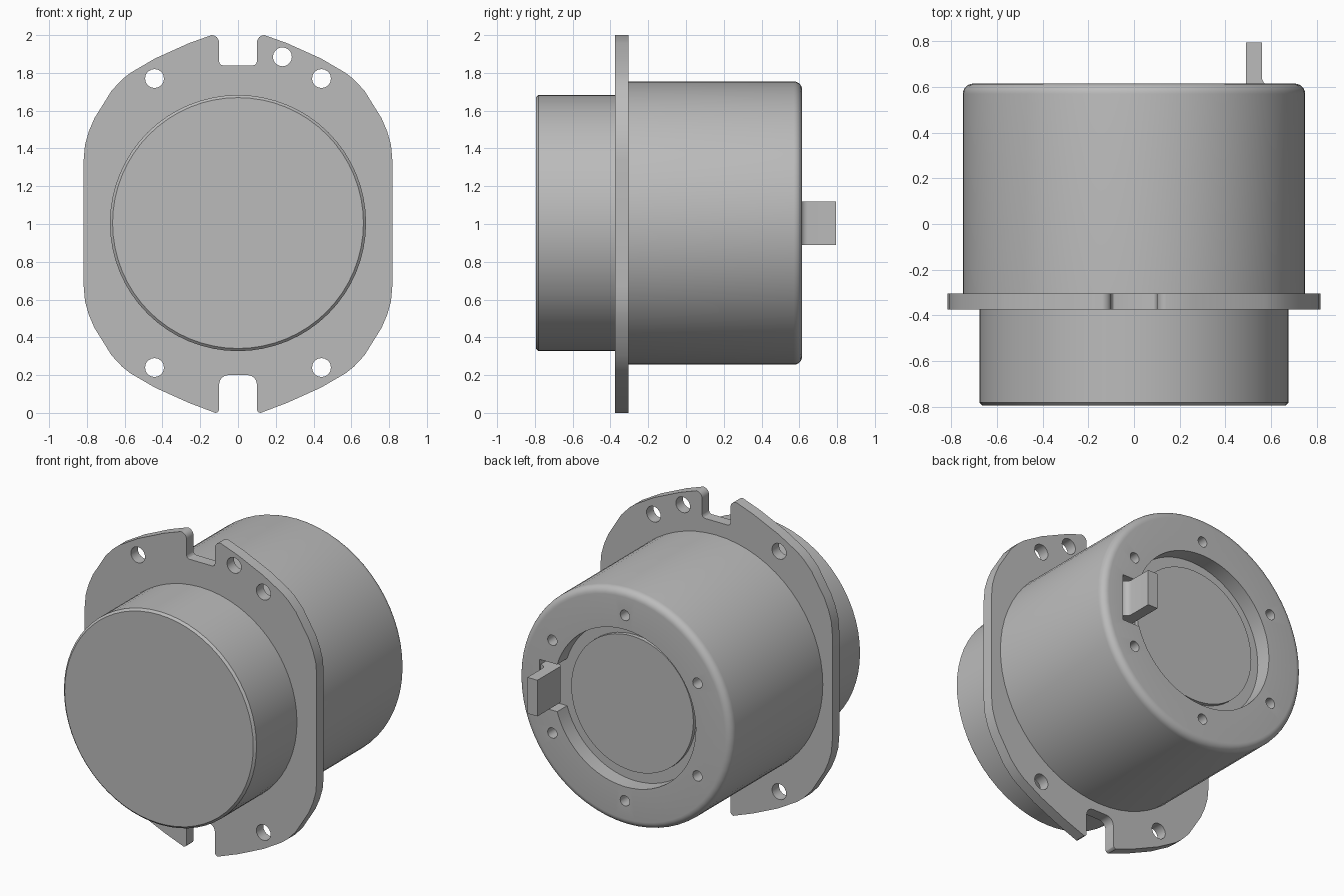
import bpy, bmesh, math
from mathutils import Matrix, Vector

CZ = 1.005          # height of the main axis
if "Cube" in bpy.data.objects:
    bpy.data.objects.remove(bpy.data.objects["Cube"])

grey = bpy.data.materials.new("plain grey")
grey.use_nodes = True
grey.diffuse_color = (0.5, 0.5, 0.5, 1)
grey.node_tree.nodes["Principled BSDF"].inputs["Base Color"].default_value = (0.5, 0.5, 0.5, 1)


def finish(name, bm):
    bmesh.ops.recalc_face_normals(bm, faces=bm.faces)
    mesh = bpy.data.meshes.new(name)
    bm.to_mesh(mesh)
    bm.free()
    mesh.materials.append(grey)
    obj = bpy.data.objects.new(name, mesh)
    bpy.context.collection.objects.link(obj)
    return obj


def lathe(name, profile, steps=64):
    """Turn (radius, y) points around the main axis."""
    bm = bmesh.new()
    verts = [bm.verts.new((r, y, CZ)) for r, y in profile]
    edges = [bm.edges.new(pair) for pair in zip(verts, verts[1:])]
    bmesh.ops.spin(bm, geom=verts + edges, cent=(0, 0, CZ), axis=(0, 1, 0),
                   angle=math.tau, steps=steps)
    bmesh.ops.remove_doubles(bm, verts=bm.verts, dist=1e-4)
    return finish(name, bm)


def prism(name, points, direction):
    """Extrude a flat outline of 3D points."""
    bm = bmesh.new()
    face = bm.faces.new([bm.verts.new(p) for p in points])
    new = bmesh.ops.extrude_face_region(bm, geom=[face], use_keep_orig=True)["geom"]
    bmesh.ops.translate(bm, vec=direction,
                        verts=[v for v in new if isinstance(v, bmesh.types.BMVert)])
    return finish(name, bm)


def drills(name, centres, radius, y, depth):
    """Round cutters along y."""
    bm = bmesh.new()
    for x, z in centres:
        bmesh.ops.create_cone(bm, cap_ends=True, segments=20, radius1=radius,
                              radius2=radius, depth=depth,
                              matrix=Matrix.Translation((x, y, z)) @ Matrix.Rotation(math.pi / 2, 4, "X"))
    return finish(name, bm)


def cut(obj, cutter):
    mod = obj.modifiers.new("cut", "BOOLEAN")
    mod.operation, mod.solver, mod.object = "DIFFERENCE", "EXACT", cutter
    bpy.context.view_layer.objects.active = obj
    bpy.ops.object.modifier_apply(modifier=mod.name)
    bpy.data.objects.remove(cutter)


def arc(cx, cy, r, start, end, n=6):
    angles = [math.radians(start + (end - start) * i / n) for i in range(n + 1)]
    return [(cx + r * math.cos(a), cy + r * math.sin(a)) for a in angles]


# Front drum with a small chamfer
front_drum = lathe("front_drum", [(0, -0.36), (0.678, -0.36), (0.678, -0.782),
                                  (0.664, -0.795), (0, -0.795)])

# Rear housing with rounded rim, ring groove and raised centre disc
rear_housing = lathe("rear_housing", [(0, -0.32), (0.75, -0.32)]
                     + arc(0.705, 0.57, 0.045, 0, 90)
                     + [(0.5, 0.615), (0.5, 0.515), (0.43, 0.515), (0.43, 0.54), (0, 0.54)])
ring = [(0.59 * math.sin(i * math.pi / 3), CZ + 0.59 * math.cos(i * math.pi / 3)) for i in range(6)]
cut(rear_housing, drills("screw_cutter", ring, 0.033, 0.615, 0.16))
slot = [(x, 0.515, CZ + z) for x, z in [(0.46, -0.15), (0.6, -0.15), (0.6, 0.15), (0.46, 0.15)]]
cut(rear_housing, prism("slot_cutter", slot, Vector((0, 0.2, 0))))

# Flange plate: right half of the outline, mirrored
corner = [(0.817, 1.34), (0.81, 1.42), (0.79, 1.49), (0.76, 1.56), (0.715, 1.632),
          (0.67, 1.705), (0.614, 1.765), (0.57, 1.80), (0.44, 1.876), (0.26, 1.957)]
low = [(x, 2 * CZ - z) for x, z in reversed(corner)]
bottom_notch = (arc(0.05, 0.15, 0.05, 90, 0) + arc(0.12, 0.02, 0.02, 180, 270, 3))
top_notch = arc(0.14, 1.96, 0.04, 90, 180) + arc(0.08, 1.86, 0.02, 0, -90, 3)
half = bottom_notch + low + corner + top_notch
outline = half + [(-x, z) for x, z in reversed(half)]
flange = prism("flange_plate", [(x, -0.375, z) for x, z in outline], Vector((0, 0.07, 0)))
holes = [(sx * 0.442, CZ + sz * 0.765) for sx in (-1, 1) for sz in (-1, 1)] + [(0.235, 1.885)]
cut(flange, drills("hole_cutter", holes, 0.05, -0.34, 0.3))

# Bent contact tab standing out of the slot
tab = ([(0.49, 0.795), (0.49, 0.56)] + [(0.51, 0.54), (0.61, 0.54)]
       + arc(0.6, 0.645, 0.04, 270, 180) + [(0.56, 0.795)])
contact_tab = prism("contact_tab", [(x, y, 0.89) for x, y in tab], Vector((0, 0, 0.23)))

# Smooth round faces, keep edges crisp
for obj in (front_drum, rear_housing, flange, contact_tab):
    bpy.ops.object.select_all(action="DESELECT")
    obj.select_set(True)
    bpy.context.view_layer.objects.active = obj
    bpy.ops.object.shade_smooth_by_angle(angle=math.radians(30))
